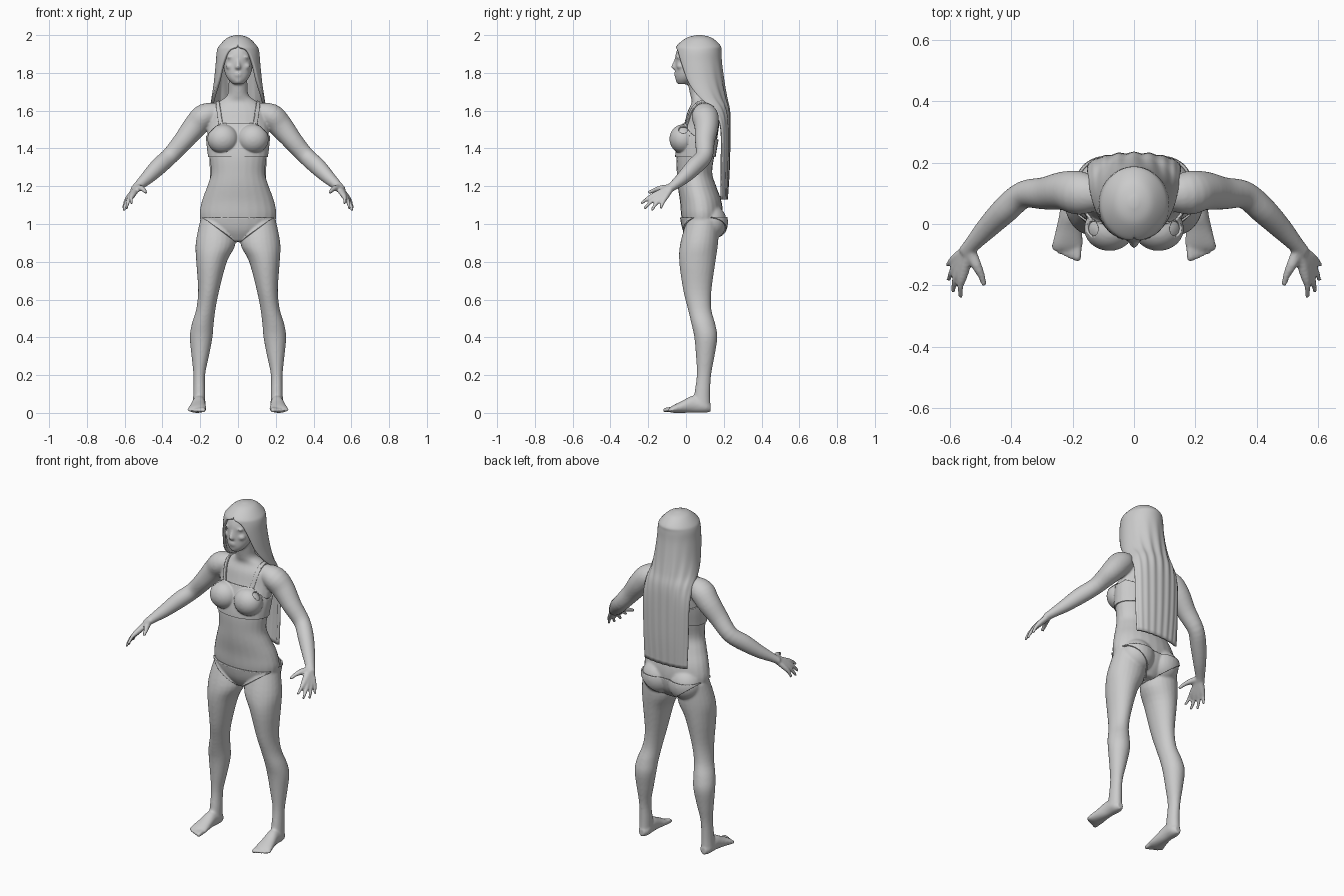
import bpy, bmesh
from math import sin, cos, pi, radians
from mathutils import Vector, Matrix

if "Cube" in bpy.data.objects:
    bpy.data.objects.remove(bpy.data.objects["Cube"])

grey = bpy.data.materials.new("plain grey")
grey.use_nodes = True
grey.diffuse_color = (.6, .6, .6, 1)
grey.node_tree.nodes["Principled BSDF"].inputs["Base Color"].default_value = (.6, .6, .6, 1)


def add_object(name, bm):
    mesh = bpy.data.meshes.new(name)
    bm.to_mesh(mesh)
    bm.free()
    mesh.materials.append(grey)
    mesh.shade_smooth()
    obj = bpy.data.objects.new(name, mesh)
    bpy.context.collection.objects.link(obj)
    return obj


def smooth_rows(rows, steps=4):
    """Catmull-Rom interpolation of rows of numbers."""
    out = []
    for i in range(len(rows) - 1):
        a, b = rows[max(i - 1, 0)], rows[i]
        c, d = rows[i + 1], rows[min(i + 2, len(rows) - 1)]
        for k in range(steps):
            t = k / steps
            out.append([q + t / 2 * (r - p + t * (2*p - 5*q + 4*r - s + t * (3*q - p - 3*r + s)))
                        for p, q, r, s in zip(a, b, c, d)])
    return out + [list(rows[-1])]


def loft(bm, rows, side=1, axis=None, sides=24):
    """Closed tube of elliptical rings; each row is x, y, z, width, depth."""
    rows = smooth_rows(rows)
    points = [Vector((r[0] * side, r[1], r[2])) for r in rows]
    rings = []
    for i, (p, r) in enumerate(zip(points, rows)):
        along = axis or points[min(i + 1, len(points) - 1)] - points[max(i - 1, 0)]
        if abs(along.normalized().z) > .999:
            u, v = Vector((1, 0, 0)), Vector((0, 1, 0))
        else:
            u = along.cross(Vector((0, 0, 1))).normalized()
            v = u.cross(along).normalized()
        angles = [2 * pi * k / sides for k in range(sides)]
        rings.append([bm.verts.new(p + u * r[3] * cos(t) + v * r[4] * sin(t)) for t in angles])
    faces = [bm.faces.new(rings[0]), bm.faces.new(rings[-1])]
    for a, b in zip(rings, rings[1:]):
        for k in range(sides):
            n = (k + 1) % sides
            faces.append(bm.faces.new((a[k], a[n], b[n], b[k])))
    bmesh.ops.recalc_face_normals(bm, faces=faces)


def ball(bm, centre, size):
    for s in (1, -1) if centre[0] else (1,):
        spot = Matrix.Translation((centre[0] * s, centre[1], centre[2]))
        bmesh.ops.create_uvsphere(bm, u_segments=24, v_segments=16, radius=1,
                                  matrix=spot @ Matrix.Diagonal((*size, 1)))


UP = Vector((0, 0, 1))
bm = bmesh.new()

# Torso and neck
torso = [(.08, .915, .06, .06), (.085, .97, .17, .095), (.085, 1.04, .203, .11),
         (.078, 1.12, .192, .11), (.058, 1.2, .163, .102), (.045, 1.27, .143, .094),
         (.05, 1.36, .152, .1), (.065, 1.45, .162, .1), (.085, 1.54, .16, .092),
         (.09, 1.6, .15, .08), (.09, 1.645, .105, .06), (.075, 1.68, .058, .052),
         (.06, 1.74, .05, .05), (.05, 1.8, .05, .05)]
loft(bm, [(0, *r) for r in torso], axis=UP)
ball(bm, (.08, -.015, 1.45), (.075, .065, .07))
ball(bm, (.09, .13, 1.01), (.095, .085, .095))

# Head with simple facial forms
head = [(-.014, 1.74, .026, .028), (-.002, 1.765, .052, .053), (.015, 1.8, .07, .073),
        (.045, 1.85, .08, .103), (.06, 1.9, .086, .115), (.065, 1.95, .075, .095),
        (.07, 1.985, .03, .04)]
loft(bm, [(0, *r) for r in head], axis=UP)
loft(bm, [(0, -.05, 1.875, .009, .01), (0, -.06, 1.85, .009, .012),
          (0, -.065, 1.828, .015, .014), (0, -.055, 1.818, .01, .008)], axis=UP)
ball(bm, (.034, -.039, 1.883), (.026, .014, .007))
ball(bm, (.042, -.028, 1.835), (.024, .022, .018))
ball(bm, (.032, -.037, 1.865), (.013, .011, .007))
for z in (1.798, 1.788):
    ball(bm, (0, -.052, z), (.022, .012, .006))
ball(bm, (0, -.04, 1.757), (.02, .014, .014))

arm = [(.08, .095, 1.6, .04, .04), (.17, .1, 1.575, .07, .065), (.225, .108, 1.52, .064, .064),
       (.29, .1, 1.44, .053, .053), (.36, .095, 1.36, .045, .046), (.42, .045, 1.305, .044, .046),
       (.48, -.015, 1.245, .036, .036), (.53, -.07, 1.2, .026, .024), (.55, -.095, 1.18, .026, .02)]
leg = [(.115, .09, 1.02, .085, .085), (.118, .07, .9, .106, .1), (.14, .06, .8, .081, .096),
       (.155, .06, .65, .056, .075), (.17, .072, .55, .051, .062), (.187, .092, .47, .058, .063),
       (.195, .105, .4, .06, .061), (.2, .102, .3, .046, .049), (.205, .095, .2, .031, .038),
       (.205, .086, .1, .032, .042), (.207, .082, .03, .034, .048)]
foot = [(.205, .13, .028, .018, .022), (.205, .1, .036, .034, .036), (.207, .04, .046, .035, .046),
        (.212, -.02, .032, .043, .032), (.216, -.065, .021, .05, .021), (.216, -.085, .016, .045, .013)]
fingertips = [(.565, -.238, 1.108), (.59, -.222, 1.08), (.604, -.183, 1.07), (.607, -.135, 1.08)]
for s in (1, -1):
    loft(bm, arm, s)
    loft(bm, leg, s, UP)
    loft(bm, foot, s, Vector((0, 1, 0)))
    # Fingers run from the wrist through the knuckles, which together make the palm
    wrist = Vector((.535, -.08, 1.193))
    for tip in map(Vector, fingertips):
        knuckle = wrist.lerp(tip, .52) + Vector((.005, 0, .008))
        middle = knuckle.lerp(tip, .5) + Vector((.004, 0, .005))
        loft(bm, [(*wrist, .02, .018), (*knuckle, .017, .015), (*middle, .011, .011),
                  (*tip, .008, .008)], s, sides=12)
    loft(bm, [(*wrist, .018, .018), (.515, -.13, 1.19, .018, .016), (.498, -.165, 1.18, .013, .012),
              (.487, -.2, 1.165, .009, .009)], s, sides=12)
    # Toes, largest on the inner side
    for i in range(5):
        x, r = .184 + i * .019, .014 - i * .0015
        loft(bm, [(x, -.065, .02, r, r), (x, -.1 + i * .007, .016, r, r),
                  (x, -.122 + i * .008, .012, r * .7, r * .7)], s, sides=12)
for v in bm.verts:
    v.co.z = max(v.co.z, 0)

# Blend every form into one skin
rough = add_object("rough_body", bm)
remesh = rough.modifiers.new("blend", 'REMESH')
remesh.mode, remesh.voxel_size = 'VOXEL', .0065
soften = rough.modifiers.new("soften", 'SMOOTH')
soften.factor, soften.iterations = .5, 6
skin = bpy.data.meshes.new_from_object(rough.evaluated_get(bpy.context.evaluated_depsgraph_get()))
bpy.data.objects.remove(rough)
bm = bmesh.new()
bm.from_mesh(skin)
add_object("body", bm)


def garment(name, planes, thick):
    """Copy the skin inside the given planes (point, outward normal) and thicken it."""
    bm = bmesh.new()
    bm.from_mesh(skin)
    for point, normal in planes:
        bmesh.ops.bisect_plane(bm, geom=bm.verts[:] + bm.edges[:] + bm.faces[:],
                               plane_co=point, plane_no=normal, clear_outer=True)
    obj = add_object(name, bm)
    shell = obj.modifiers.new("cloth", 'SOLIDIFY')
    shell.thickness, shell.offset = thick, 1
    bpy.context.view_layer.objects.active = obj
    obj.select_set(True)
    bpy.ops.object.shade_smooth_by_angle(angle=radians(50))
    obj.select_set(False)


# Swimwear
garment("swim_bottom", [((0, 0, 1.035), (0, 0, 1)), ((0, 0, .895), (.75, 0, -1)),
                        ((0, 0, .895), (-.75, 0, -1))], .008)
garment("swim_top", [((0, 0, 1.355), (0, 0, -1)), ((0, 0, 1.53), (0, 0, 1)),
                     ((0, 0, 1.625), (1, 0, 1)), ((0, 0, 1.625), (-1, 0, 1)),
                     ((0, 0, 1.53), (0, .5, 1))], .008)
for side, s in (("left", 1), ("right", -1)):
    garment(side + "_strap", [((s * .1, 0, 1.53), (s, 0, -.15)), ((s * .08, 0, 1.53), (-s, 0, .15)),
                              ((0, 0, 1.43), (0, 0, -1))], .007)

# Long hair: open arcs wrapped round the back of the head; z, y, width, depth, half angle
arcs = [(2.0, .07, .012, .015, 180), (1.985, .07, .058, .068, 180), (1.945, .067, .098, .115, 179),
        (1.915, .065, .112, .122, 153), (1.85, .065, .118, .125, 136), (1.75, .077, .128, .125, 122),
        (1.67, .1, .14, .115, 105), (1.6, .15, .15, .08, 92), (1.5, .183, .153, .05, 88),
        (1.3, .185, .15, .045, 85), (1.13, .185, .145, .035, 80)]
bm = bmesh.new()
rows, count = [], 64
for z, y, w, d, half in smooth_rows(arcs, 5):
    row = []
    fall = min(max((1.9 - z) * 3, 0), 1)
    for k in range(count + 1):
        t = 2 * k / count - 1
        a = radians(min(half, 180)) * t
        lock = 1 + fall * .05 * cos(t * 9 * pi)
        row.append(bm.verts.new((w * sin(a), y + d * cos(a) * lock, z)))
    rows.append(row)
bm.faces.new(rows[0][:-1])
for a, b in zip(rows, rows[1:]):
    for k in range(count):
        bm.faces.new((a[k], b[k], b[k + 1], a[k + 1]))
bmesh.ops.remove_doubles(bm, verts=bm.verts[:], dist=.0003)
bmesh.ops.recalc_face_normals(bm, faces=bm.faces[:])
hair = add_object("long_hair", bm)
shell = hair.modifiers.new("thickness", 'SOLIDIFY')
shell.thickness, shell.offset = .016, -1
bpy.context.view_layer.objects.active = hair
hair.select_set(True)
bpy.ops.object.shade_smooth_by_angle(angle=radians(40))
